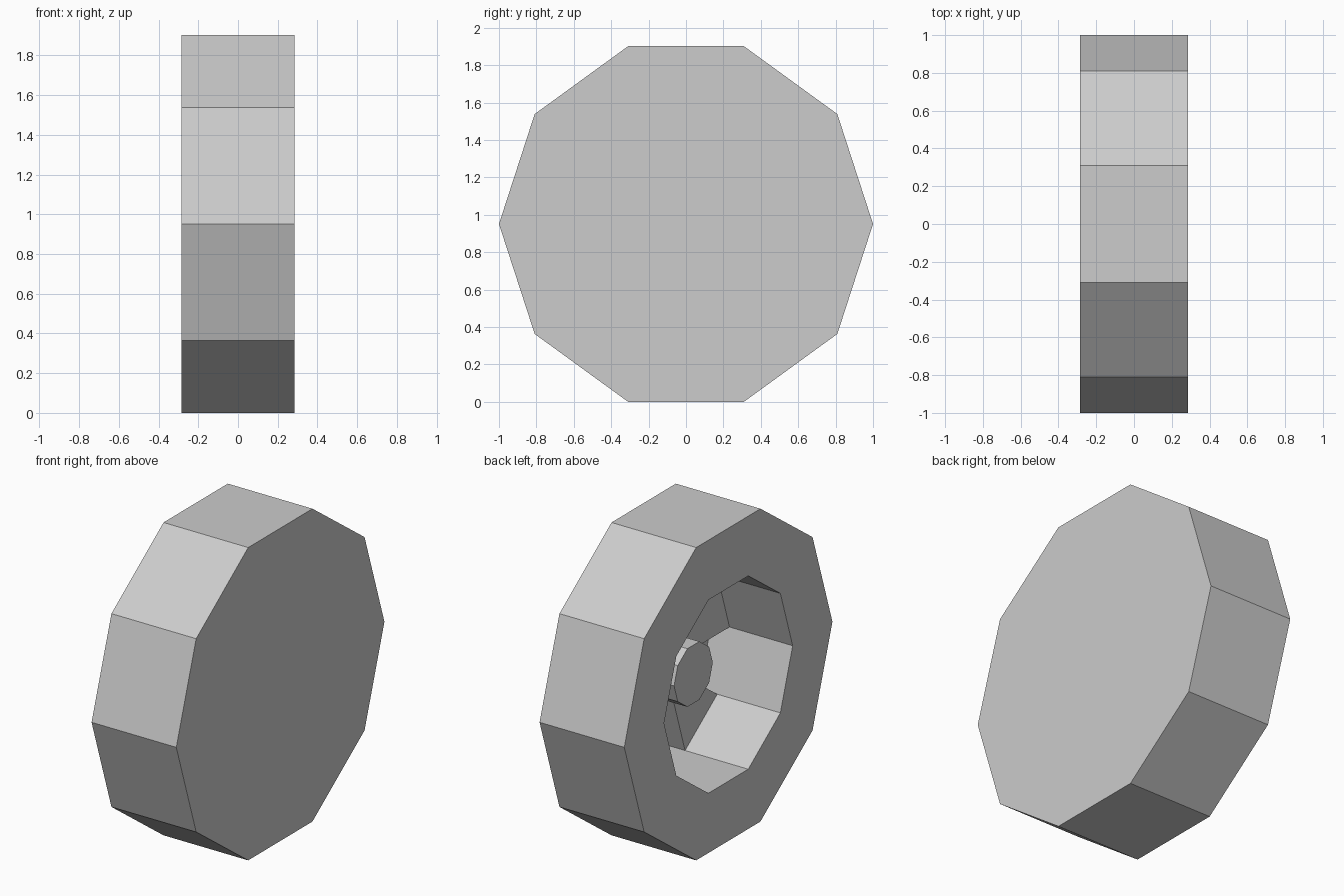
import bpy
import bmesh
from math import cos, sin, pi

SIDES = 10
CENTRE_Z = 0.951
HALF_WIDTH = 0.285
RIM_RADIUS, HUB_RADIUS = 0.618, 0.186
FLOOR_X, SPOKE_X, HUB_X = 0.26, 0.14, -0.05

cube = bpy.data.objects.get("Cube")
if cube:
    bpy.data.objects.remove(cube, do_unlink=True)

grey = bpy.data.materials.new("light_grey")
grey.use_nodes = True
colour = (0.604, 0.604, 0.604, 1)
grey.diffuse_color = colour
grey.node_tree.nodes["Principled BSDF"].inputs["Base Color"].default_value = colour


def point(x, radius, step):
    """Corner number `step` of a ring around the axle."""
    a = 2 * pi * step / SIDES
    return (x, -radius * cos(a), CENTRE_Z + radius * sin(a))


def finish(bm, name):
    bmesh.ops.recalc_face_normals(bm, faces=bm.faces)
    mesh = bpy.data.meshes.new(name)
    bm.to_mesh(mesh)
    bm.free()
    mesh.materials.append(grey)
    bpy.context.collection.objects.link(bpy.data.objects.new(name, mesh))


def turned(name, profile):
    """Faceted solid from (x, radius) rings, capped at both ends."""
    bm = bmesh.new()
    rings = [[bm.verts.new(point(x, r, i)) for i in range(SIDES)]
             for x, r in profile]
    for a, b in zip(rings, rings[1:]):
        for i in range(SIDES):
            j = (i + 1) % SIDES
            bm.faces.new((a[i], a[j], b[j], b[i]))
    bm.faces.new(rings[0])
    bm.faces.new(rings[-1])
    finish(bm, name)


# Tyre with a closed back and a deep recess on the other side
turned("tyre", [(HALF_WIDTH, 1), (-HALF_WIDTH, 1),
                (-HALF_WIDTH, RIM_RADIUS), (FLOOR_X, RIM_RADIUS)])

# Hub standing on the recess floor
turned("hub", [(FLOOR_X, HUB_RADIUS), (HUB_X, HUB_RADIUS)])

# Wedge spokes filling every second sector between hub and rim
for k in range(0, SIDES, 2):
    bm = bmesh.new()
    near, far = [[bm.verts.new(point(x, r, s)) for r, s in (
        (HUB_RADIUS, k), (RIM_RADIUS, k),
        (RIM_RADIUS, k + 1), (HUB_RADIUS, k + 1))]
        for x in (SPOKE_X, FLOOR_X)]
    bm.faces.new(near)
    bm.faces.new(far)
    for i in range(4):
        j = (i + 1) % 4
        bm.faces.new((near[i], near[j], far[j], far[i]))
    finish(bm, f"spoke_{k // 2 + 1}")
